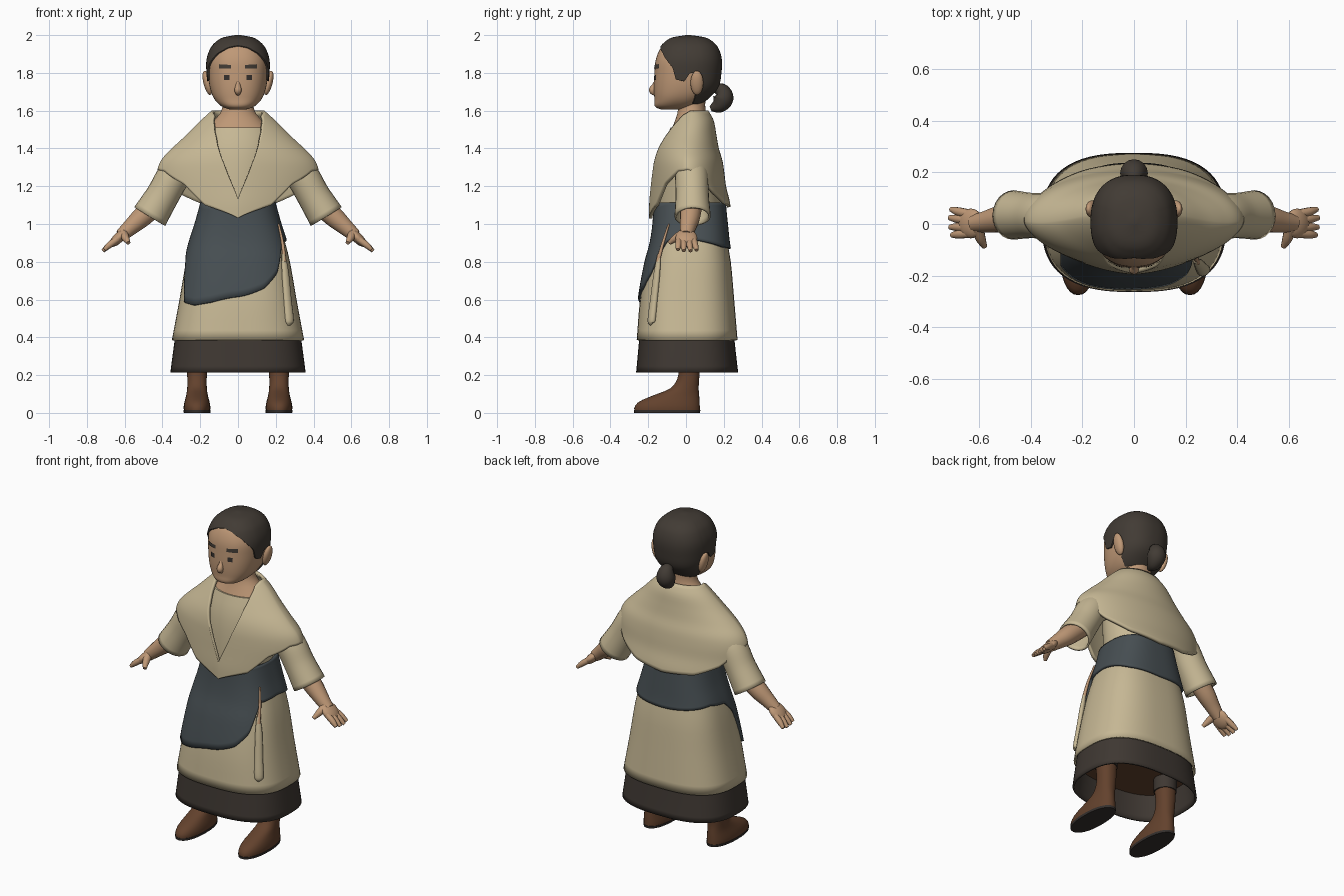
import bpy, bmesh, math
from mathutils import Vector, Matrix

if "Cube" in bpy.data.objects:
    bpy.data.objects.remove(bpy.data.objects["Cube"])


def material(name, r, g, b):
    m = bpy.data.materials.new(name)
    m.use_nodes = True
    m.diffuse_color = (r, g, b, 1)
    bsdf = m.node_tree.nodes["Principled BSDF"]
    bsdf.inputs["Base Color"].default_value = (r, g, b, 1)
    bsdf.inputs["Roughness"].default_value = 0.9
    return m


CREAM = material("cream_cloth", .57, .48, .30)
SLATE = material("slate_cloth", .063, .078, .086)
HAIR = material("dark_hair", .054, .044, .035)
HEM = material("dark_hem", .049, .039, .032)
SKIN = material("skin", .52, .315, .182)
BOOT = material("brown_leather", .125, .054, .026)
SOLE = material("dark_sole", .035, .029, .026)
parts = []


def finish(name, bm, mat, mirror=False, thick=0):
    me = bpy.data.meshes.new(name)
    bm.to_mesh(me)
    bm.free()
    me.materials.append(mat)
    ob = bpy.data.objects.new(name, me)
    bpy.context.collection.objects.link(ob)
    if thick:
        mod = ob.modifiers.new("Thickness", 'SOLIDIFY')
        mod.thickness, mod.offset = thick, -1
    if mirror:
        ob.modifiers.new("Mirror", 'MIRROR').use_mirror_merge = False
    parts.append(ob)


def curve(rows, t, smooth=True):
    """Interpolate rows of (key, values...) at key t."""
    t = min(max(t, rows[0][0]), rows[-1][0])
    i = max(k for k in range(len(rows) - 1) if rows[k][0] <= t)
    a, b = rows[i], rows[i + 1]
    h = b[0] - a[0]
    s = (t - a[0]) / h
    if not smooth:
        return [u + (v - u) * s for u, v in zip(a[1:], b[1:])]
    p, n = rows[max(i - 1, 0)], rows[min(i + 2, len(rows) - 1)]
    out = []
    for k in range(1, len(a)):
        m0 = (b[k] - p[k]) / (b[0] - p[0]) * h
        m1 = (n[k] - a[k]) / (n[0] - a[0]) * h
        out.append((2*s**3 - 3*s*s + 1) * a[k] + (s**3 - 2*s*s + s) * m0
                   + (3*s*s - 2*s**3) * b[k] + (s**3 - s*s) * m1)
    return out


def shell(name, mat, rows, low=None, high=None, off=0, span=(-180, 180), power=1, front=None,
          cx=0, nu=64, nv=20, bias=1, lift=0, ease=False, caps="", **kw):
    """Skin over rows of (z, centre y, half width, half depth), angle 0 in front.
    low and high may be tables of edge height by angle; power sets the roundness."""
    def edge(e, th):
        return curve(e, th, False)[0] if isinstance(e, list) else e
    low = rows[0][0] if low is None else low
    high = rows[-1][0] if high is None else high
    closed = span == (-180, 180)
    bm = bmesh.new()
    grid = []
    for i in range(nu if closed else nu + 1):
        u = 2 * i / nu - 1
        if closed:
            th = 180 * math.copysign(abs(u) ** bias, u)
        else:
            th = span[0] + (span[1] - span[0]) * i / nu
        s, c = math.sin(math.radians(th)), math.cos(math.radians(th))
        p = front if front and c > 0 else power
        col = []
        for j in range(nv + 1):
            t = j / nv
            t = (1 - math.cos(t * math.pi)) / 2 if ease else t
            z0, z1 = edge(low, th), edge(high, th)
            z = z0 + (z1 - z0) * t
            cy, rx, ry = curve(rows, z)
            x = (rx + off) * math.copysign(abs(s) ** p, s)
            y = (ry + off) * math.copysign(abs(c) ** p, c)
            col.append(bm.verts.new((cx + x, cy - y, z + lift * t)))
        grid.append(col)
    n = len(grid)
    for i in range(n if closed else n - 1):
        a, b = grid[i], grid[(i + 1) % n]
        for j in range(nv):
            bm.faces.new((a[j], b[j], b[j + 1], a[j + 1]))
    if "bottom" in caps:
        bm.faces.new([c[0] for c in reversed(grid)])
    if "top" in caps:
        bm.faces.new([c[-1] for c in grid])
    finish(name, bm, mat, **kw)


def tube(name, mat, path, ref=(0, 1, 0), flat=1, sides=16, caps=True, **kw):
    """Round tube through points (x, y, z, radius)."""
    rows = [(i, *p) for i, p in enumerate(path)]
    steps = 5 * (len(path) - 1)
    pts = [curve(rows, i / 5) for i in range(steps + 1)]
    bm = bmesh.new()
    rings = []
    for i, p in enumerate(pts):
        t = Vector(pts[min(i + 1, steps)][:3]) - Vector(pts[max(i - 1, 0)][:3])
        a = t.cross(Vector(ref)).normalized()
        b = a.cross(t).normalized() * flat
        rings.append([bm.verts.new(Vector(p[:3]) + p[3] * (a * math.cos(w) + b * math.sin(w)))
                      for w in (k * math.tau / sides for k in range(sides))])
    for r, q in zip(rings, rings[1:]):
        for k in range(sides):
            m = (k + 1) % sides
            bm.faces.new((r[k], r[m], q[m], q[k]))
    if caps:
        bm.faces.new(rings[0])
        bm.faces.new(rings[-1])
    bmesh.ops.recalc_face_normals(bm, faces=bm.faces)
    finish(name, bm, mat, **kw)


def ball(name, mat, centre, size, turn, **kw):
    bm = bmesh.new()
    m = (Matrix.Translation(centre) @ Matrix.Rotation(math.radians(turn), 4, 'Y')
         @ Matrix.Diagonal((*size, 1)))
    bmesh.ops.create_uvsphere(bm, u_segments=20, v_segments=12, radius=1, matrix=m)
    finish(name, bm, mat, **kw)


def both(table):
    """Mirror an edge table to negative angles."""
    return [(-a, z) for a, z in reversed(table) if a] + table


# Head, face and hair
head = [(1.605, -.075, .04, .055), (1.62, -.058, .083, .105), (1.66, -.03, .124, .137),
        (1.72, -.004, .148, .166), (1.8, .006, .158, .173), (1.87, .01, .157, .17),
        (1.93, .012, .133, .147), (1.96, .012, .103, .116), (1.98, .012, .064, .074),
        (1.99, .012, .004, .004)]
shell("head", SKIN, head, power=.85, nv=36, ease=True, caps="bottom top")
hairline = [(0, 1.945), (18, 1.935), (40, 1.905), (54, 1.87), (68, 1.83), (75, 1.765),
            (88, 1.755), (93, 1.8), (106, 1.8), (112, 1.68), (124, 1.635), (180, 1.635)]
shell("hair", HAIR, head, low=both(hairline), off=.009, lift=.01, power=.85, nu=140,
      nv=28, ease=True, caps="top", thick=.012)
tube("hair_bun", HAIR, [(0, .15, 1.72, .018), (0, .187, 1.705, .042), (0, .197, 1.665, .054),
                        (0, .172, 1.628, .042), (0, .13, 1.61, .014)], ref=(1, 0, 0))
shell("eye", SOLE, head, low=1.763, high=1.79, off=.004, span=(13, 24), power=.85,
      nu=4, nv=2, mirror=True)
shell("eyebrow", HAIR, head, low=1.822, high=[(10, 1.842), (34, 1.846)], off=.005,
      span=(10, 34), power=.85, nu=6, nv=2, mirror=True)
tube("nose", SKIN, [(0, -.158, 1.765, .006), (0, -.166, 1.735, .013), (0, -.177, 1.708, .019),
                    (0, -.163, 1.688, .012)], ref=(1, 0, 0))
ball("ear", SKIN, (.162, .058, 1.747), (.021, .034, .066), turn=14, mirror=True)

# Neck and bodice
shell("neck", SKIN, [(1.49, .02, .175, .102), (1.55, .03, .125, .087), (1.6, .03, .087, .073),
                     (1.68, .03, .08, .073)], nv=8)
shell("bodice", CREAM, [(1.03, .02, .19, .17), (1.3, .015, .21, .15), (1.42, .015, .2, .13),
                        (1.51, .02, .17, .102)], nv=10, caps="bottom top")

# Shawl with open front and draped hem
shawl = [(1.0, .02, .4, .215), (1.1, .02, .42, .215), (1.2, .012, .43, .2),
         (1.28, .01, .428, .192), (1.34, .008, .405, .184), (1.4, .006, .35, .168),
         (1.47, .015, .275, .146), (1.55, .03, .195, .116), (1.6, .035, .14, .083)]
shawl_hem = [(0, 1.03), (30, 1.1), (46, 1.21), (68, 1.28), (90, 1.29), (110, 1.26),
             (130, 1.17), (152, 1.11), (180, 1.09)]
neckline = [(0, 1.13), (5.4, 1.19), (10.7, 1.26), (15, 1.325), (21, 1.39), (29, 1.46),
            (41, 1.53), (55, 1.58), (75, 1.6), (180, 1.6)]
shell("shawl", CREAM, shawl, low=both(shawl_hem), high=both(neckline), front=1.25, nu=160,
      nv=26, bias=1.2, thick=.018)

# Skirt, hem and apron
skirt = [(.385, .006, .35, .267), (.6, .006, .31, .249), (.8, .015, .275, .222),
         (.9, .02, .25, .2), (1.0, .022, .218, .187), (1.11, .02, .187, .178)]
shell("skirt", CREAM, skirt, power=.75, nv=14, thick=.01)
shell("skirt_hem", HEM, [(.215, .006, .358, .27), (.3, .005, .347, .261),
                         (.41, .004, .332, .25)], power=.75, nv=6, thick=.012)
shell("underskirt", BOOT, [(.37, .003, .325, .24), (.4, .003, .32, .237)], power=.75,
      nv=1, caps="bottom top")
apron_edge = [(-180, .87), (-110, .9), (-88, .88), (-73, .8), (-64, .68), (-57, .585),
              (-40, .57), (-20, .585), (0, .615), (20, .66), (38, .74), (50, .85), (60, .91),
              (90, .92), (140, .88), (180, .87)]
shell("apron", SLATE, skirt, low=apron_edge, high=1.115, off=.013, power=.75, nu=140,
      nv=14, thick=.014)
tube("apron_cord", SKIN, [(.215, -.091, 1.0, .005), (.236, -.122, .9, .008),
                          (.246, -.149, .8, .011)], ref=(.6, -.8, 0), sides=10)
tube("hanging_tie", CREAM, [(.24, -.143, .84, .01), (.25, -.153, .75, .02),
                            (.262, -.17, .6, .024), (.272, -.182, .49, .026),
                            (.272, -.18, .475, .014)], ref=(.6, -.8, 0), flat=.7)

# Arms and hands
tube("sleeve", CREAM, [(.25, .03, 1.33, .08), (.335, .03, 1.26, .088),
                       (.4, .033, 1.15, .088), (.467, .035, 1.04, .096)],
     sides=24, caps=False, mirror=True, thick=.012)
tube("forearm", SKIN, [(.38, .03, 1.16, .062), (.5, .022, 1.045, .055),
                       (.57, .01, .982, .043), (.62, .002, .938, .034)], mirror=True)
ball("palm", SKIN, (.633, .002, .926), (.063, .058, .027), turn=44, mirror=True)
for name, y0, y1, reach in (("index", -.036, -.044, .92), ("middle", -.012, -.012, 1.03),
                            ("ring", .014, .024, 1.05), ("little", .038, .058, .97)):
    tip = Vector((.645, y0, .915)).lerp(Vector((.712, y1, .86)), reach)
    tube(name + "_finger", SKIN, [(.635, y0, .922, .018), (.68, (y0 + y1) / 2, .889, .017),
                                  (*tip, .01)], sides=10, mirror=True)
tube("thumb", SKIN, [(.607, -.015, .95, .024), (.595, -.055, .925, .02),
                     (.58, -.088, .9, .011)], ref=(1, 0, 0), sides=10, mirror=True)

# Boots
boot = [(.01, -.1, .069, .173), (.03, -.1, .071, .173), (.06, -.088, .066, .16),
        (.09, -.055, .058, .125), (.13, -.008, .052, .075), (.2, .015, .052, .056),
        (.31, .015, .058, .06)]
shell("boot", BOOT, boot, power=.9, cx=.217, nu=32, caps="bottom top", mirror=True)
shell("boot_sole", SOLE, [(0, -.1, .07, .174), (.014, -.1, .072, .176)], power=.9,
      cx=.217, nu=32, nv=1, caps="bottom top", mirror=True)
shell("stocking", HEM, [(.29, .015, .064, .066), (.4, .015, .066, .068)], cx=.217,
      nu=24, nv=2, caps="bottom top", mirror=True)

# Smooth shading with sharp creases
bpy.ops.object.select_all(action='DESELECT')
for ob in parts:
    ob.select_set(True)
bpy.context.view_layer.objects.active = parts[0]
bpy.ops.object.shade_smooth_by_angle(angle=math.radians(45))
